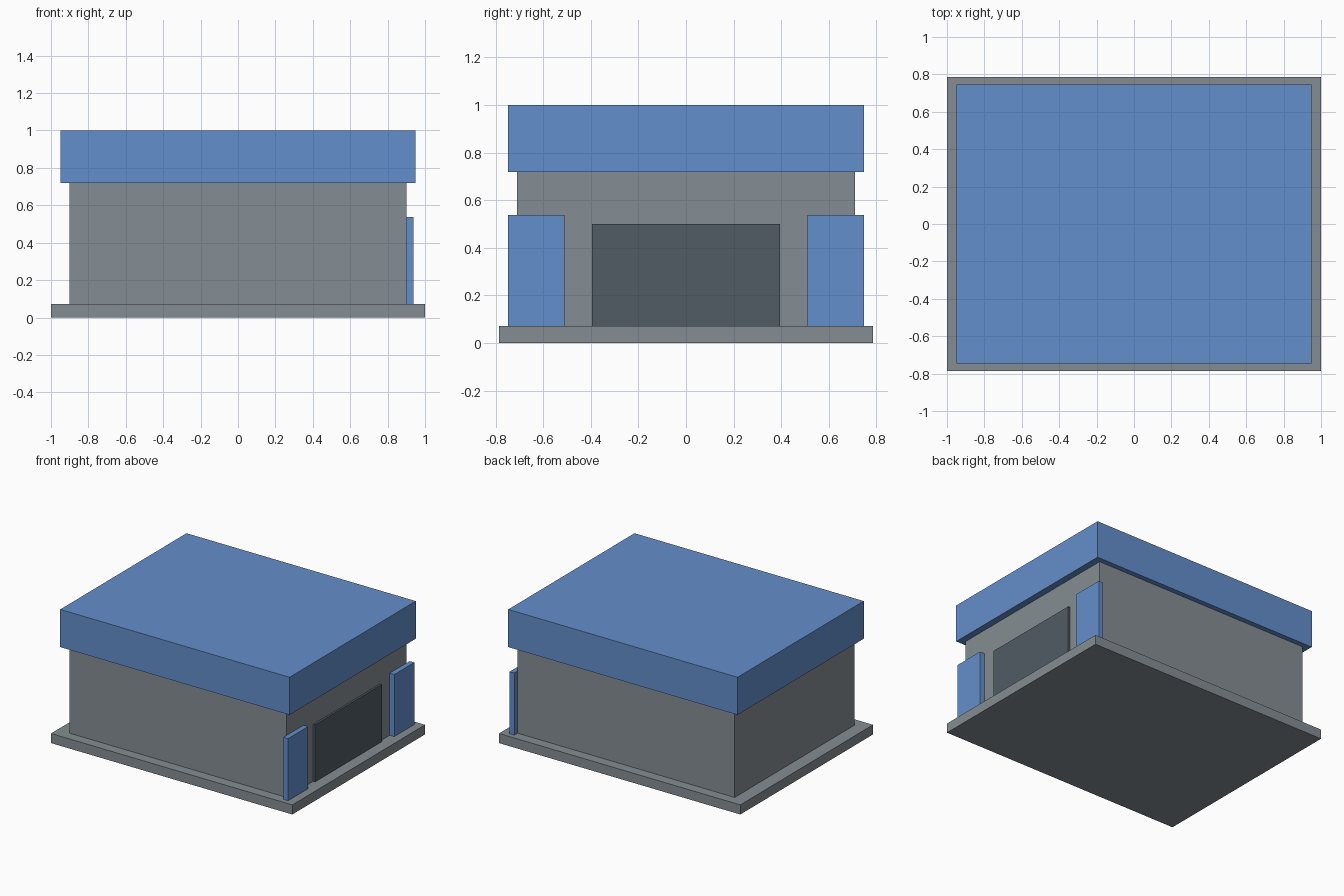
import bpy
import bmesh
from mathutils import Matrix, Vector

old = bpy.data.objects.get("Cube")
if old:
    bpy.data.objects.remove(old, do_unlink=True)


def to_linear(c):
    return c / 12.92 if c <= 0.04045 else ((c + 0.055) / 1.055) ** 2.4


def material(name, r, g, b):
    colour = [to_linear(v / 255) for v in (r, g, b)] + [1]
    mat = bpy.data.materials.new(name)
    mat.use_nodes = True
    mat.diffuse_color = colour
    mat.node_tree.nodes["Principled BSDF"].inputs["Base Color"].default_value = colour
    return mat


def box(name, low, high, mat):
    low, high = Vector(low), Vector(high)
    bm = bmesh.new()
    bmesh.ops.create_cube(bm, size=1, matrix=Matrix.LocRotScale(None, None, high - low))
    mesh = bpy.data.meshes.new(name)
    bm.to_mesh(mesh)
    bm.free()
    mesh.materials.append(mat)
    obj = bpy.data.objects.new(name, mesh)
    obj.location = (low + high) / 2
    bpy.context.scene.collection.objects.link(obj)
    return obj


blue = material("blue", 100, 143, 204)
grey = material("concrete grey", 133, 141, 147)
dark = material("dark slate", 81, 92, 101)

FLOOR, EAVES, WALL_X = 0.072, 0.718, 0.9

# Slab, walls and overhanging flat roof
box("base_slab", (-1, -0.785, 0), (1, 0.785, FLOOR), grey)
box("walls", (-WALL_X, -0.709, FLOOR), (WALL_X, 0.709, EAVES), grey)
box("roof", (-0.95, -0.747, EAVES), (0.95, 0.747, 1), blue)

# Wide door on the +x wall
box("door", (WALL_X, -0.395, FLOOR), (WALL_X + 0.015, 0.395, 0.5), dark)

# Panels flanking the door, reaching past the wall corners
for side, y0, y1 in (("front", -0.747, -0.51), ("back", 0.51, 0.747)):
    box(side + "_panel", (WALL_X, y0, FLOOR), (WALL_X + 0.038, y1, 0.537), blue)
